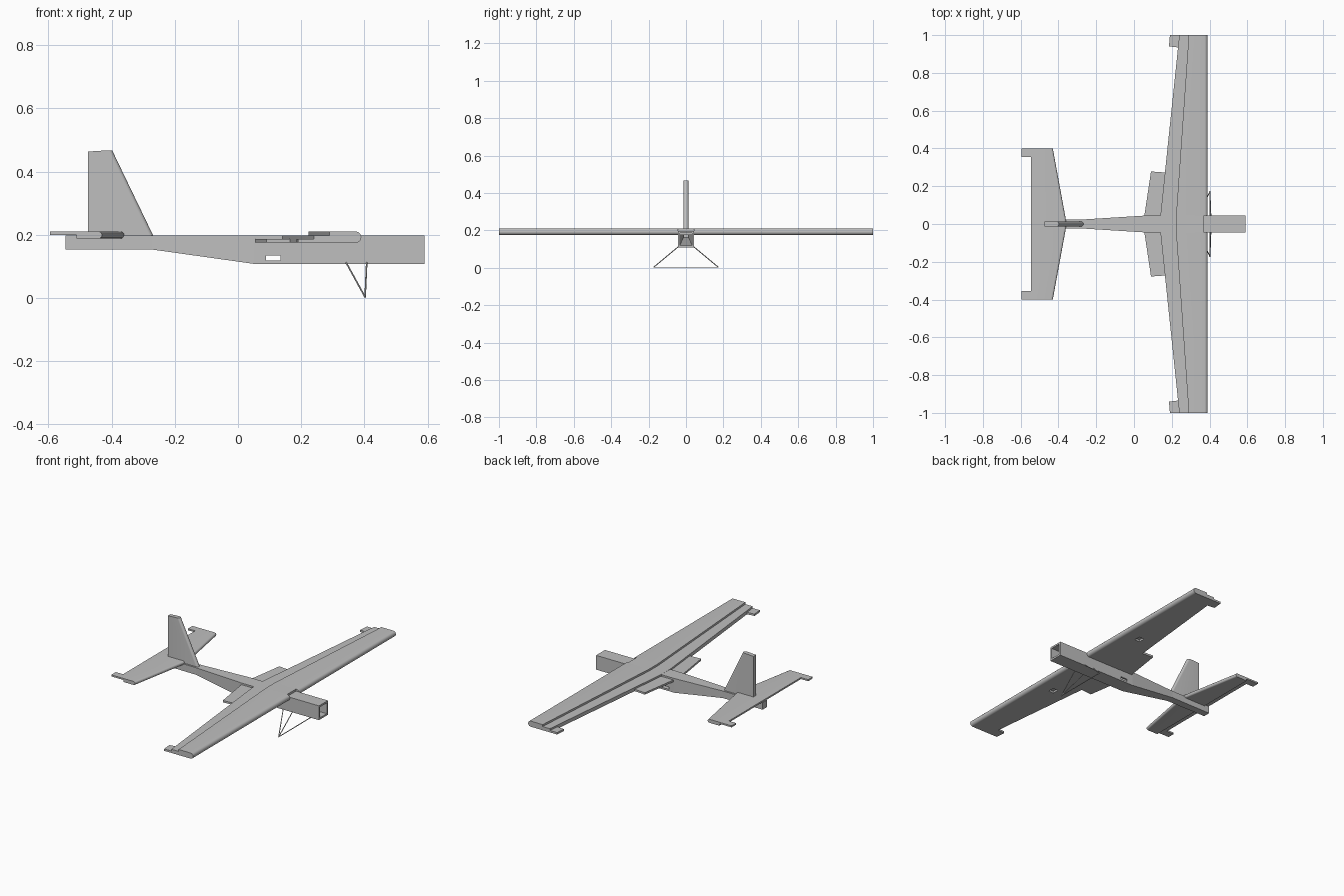
import bpy, bmesh, math
from mathutils import Vector

cube = bpy.data.objects.get("Cube")
if cube:
    bpy.data.objects.remove(cube, do_unlink=True)

foam = bpy.data.materials.new("foam_grey")
foam.use_nodes = True
GREY = (0.52, 0.52, 0.52, 1)
foam.diffuse_color = GREY
foam.node_tree.nodes["Principled BSDF"].inputs["Base Color"].default_value = GREY


def loft(name, rings):
    """Closed solid skinned through rings of equal length."""
    bm = bmesh.new()
    loops = [[bm.verts.new(p) for p in ring] for ring in rings]
    n = len(loops[0])
    for a, b in zip(loops, loops[1:]):
        for i in range(n):
            j = (i + 1) % n
            bm.faces.new((a[i], a[j], b[j], b[i]))
    bm.faces.new(loops[0])
    bm.faces.new(loops[-1])
    bmesh.ops.recalc_face_normals(bm, faces=bm.faces)
    mesh = bpy.data.meshes.new(name)
    bm.to_mesh(mesh)
    bm.free()
    mesh.materials.append(foam)
    obj = bpy.data.objects.new(name, mesh)
    bpy.context.collection.objects.link(obj)
    return obj


def plate(name, outline, z0, z1):
    return loft(name, [[(x, y, z) for x, y in outline] for z in (z0, z1)])


def box(name, x0, x1, y0, y1, z0, z1):
    return plate(name, [(x0, y0), (x1, y0), (x1, y1), (x0, y1)], z0, z1)


def cut(obj, cutters):
    """Subtract the cutters, then delete them."""
    for c in cutters:
        c.hide_render = True
        mod = obj.modifiers.new("cut", 'BOOLEAN')
        mod.operation = 'DIFFERENCE'
        mod.solver = 'EXACT'
        mod.object = c
    bpy.context.view_layer.update()
    graph = bpy.context.evaluated_depsgraph_get()
    mesh = bpy.data.meshes.new_from_object(obj.evaluated_get(graph))
    obj.modifiers.clear()
    obj.data = mesh
    for c in cutters:
        bpy.data.objects.remove(c, do_unlink=True)


def nose_arc(le, lo, hi, steps=10):
    """Half-round leading edge from the upper to the lower surface."""
    r, mid = (hi - lo) / 2, (hi + lo) / 2
    angles = [math.pi * (0.5 - i / steps) for i in range(steps + 1)]
    return [(le - r + r * math.cos(a), mid + r * math.sin(a)) for a in angles]


def smooth(obj):
    bpy.ops.object.select_all(action='DESELECT')
    obj.select_set(True)
    bpy.context.view_layer.objects.active = obj
    bpy.ops.object.shade_smooth_by_angle(angle=math.radians(30))


def rod(name, a, b, radius=0.0025):
    a, b = Vector(a), Vector(b)
    bpy.ops.mesh.primitive_cylinder_add(vertices=8, radius=radius, depth=(b - a).length,
                                        location=(a + b) / 2)
    obj = bpy.context.object
    obj.name = name
    obj.rotation_euler = (b - a).to_track_quat('Z', 'Y').to_euler()
    obj.data.materials.append(foam)
    smooth(obj)


# Hollow box fuselage, open at the nose
TOP, WALL = 0.197, 0.011
stations = [(0.59, 0.044, 0.108), (0.05, 0.044, 0.108),
            (-0.27, 0.024, 0.153), (-0.545, 0.022, 0.153)]


def frame(x, w, low, inset=0):
    w, lo, hi = w - inset, low + inset, TOP - inset
    return [(x, -w, lo), (x, w, lo), (x, w, hi), (x, -w, hi)]


outer = [frame(*s) for s in stations]
inner = [frame(max(x, -0.533), w, lo, WALL) for x, w, lo in stations]
fuselage = loft("fuselage", inner[::-1] + outer)
cut(fuselage, [box("slot_cutter", 0.088, 0.134, -0.1, 0.1, 0.119, 0.134)])

# Stepped wing with a folded, rounded leading edge
LOW, MID, HIGH = 0.175, 0.198, 0.21


def wing_section(y, te, step):
    outline = [(te, LOW), (te, MID), (step, MID), (step, HIGH)] + nose_arc(0.39, LOW, HIGH)
    return [(x, y, z) for x, z in outline]


wing = loft("wing", [wing_section(-1, 0.24, 0.29), wing_section(-0.045, 0.14, 0.223),
                     wing_section(0.045, 0.14, 0.223), wing_section(1, 0.24, 0.29)])
cutters = [box("nose_notch_cutter", 0.37, 0.45, -0.044, 0.044, 0.1, 0.3)]
for s in (-1, 1):
    y = 0.385 * s
    cutters.append(box("servo_cutter", 0.265, 0.3, y - 0.02, y + 0.02, 0.15, 0.187))
cut(wing, cutters)
smooth(wing)

# Stabiliser, two layers with a rounded leading edge
S_LOW, S_MID, S_HIGH = 0.188, 0.2, 0.21


def tail_section(y, le):
    outline = [(-0.51, S_LOW), (-0.51, S_MID), (-0.545, S_MID), (-0.545, S_HIGH)]
    return [(x, y, z) for x, z in outline + nose_arc(le, S_LOW, S_HIGH)]


smooth(loft("stabiliser", [tail_section(-0.4, -0.43), tail_section(-0.02, -0.36),
                           tail_section(0.02, -0.36), tail_section(0.4, -0.43)]))

# Fin with a swept, rounded leading edge
F = 0.013


def fin_section(z_back, z_front, le):
    outline = [(-0.475, -F), (-0.475, F)] + nose_arc(le, -F, F)
    return [(x, y, z_back if x < le - F - 0.001 else z_front) for x, y in outline]


smooth(loft("fin", [fin_section(0.195, 0.195, -0.267), fin_section(0.463, 0.467, -0.398)]))

# Mirrored pieces: trailing flaps, tip tabs and wire landing gear
for s, side in ((1, "left"), (-1, "right")):
    plate("flap_" + side, [(0.055, 0.045 * s), (0.2, 0.045 * s),
                           (0.2, 0.27 * s), (0.09, 0.278 * s)], LOW, 0.187)
    plate("aileron_tab_" + side, [(0.185, 0.94 * s), (0.26, 0.932 * s),
                                  (0.26, s), (0.19, s)], LOW, 0.187)
    box("elevator_tab_" + side, -0.595, -0.54, *sorted((0.355 * s, 0.4 * s)), S_MID, S_HIGH)
    foot = (0.402, 0.173 * s, 0.0027)
    rod("gear_rear_leg_" + side, (0.342, 0.042 * s, 0.112), foot)
    rod("gear_front_leg_" + side, (0.407, 0.042 * s, 0.112), foot)
rod("gear_axle", (0.402, -0.174, 0.0027), (0.402, 0.174, 0.0027))
